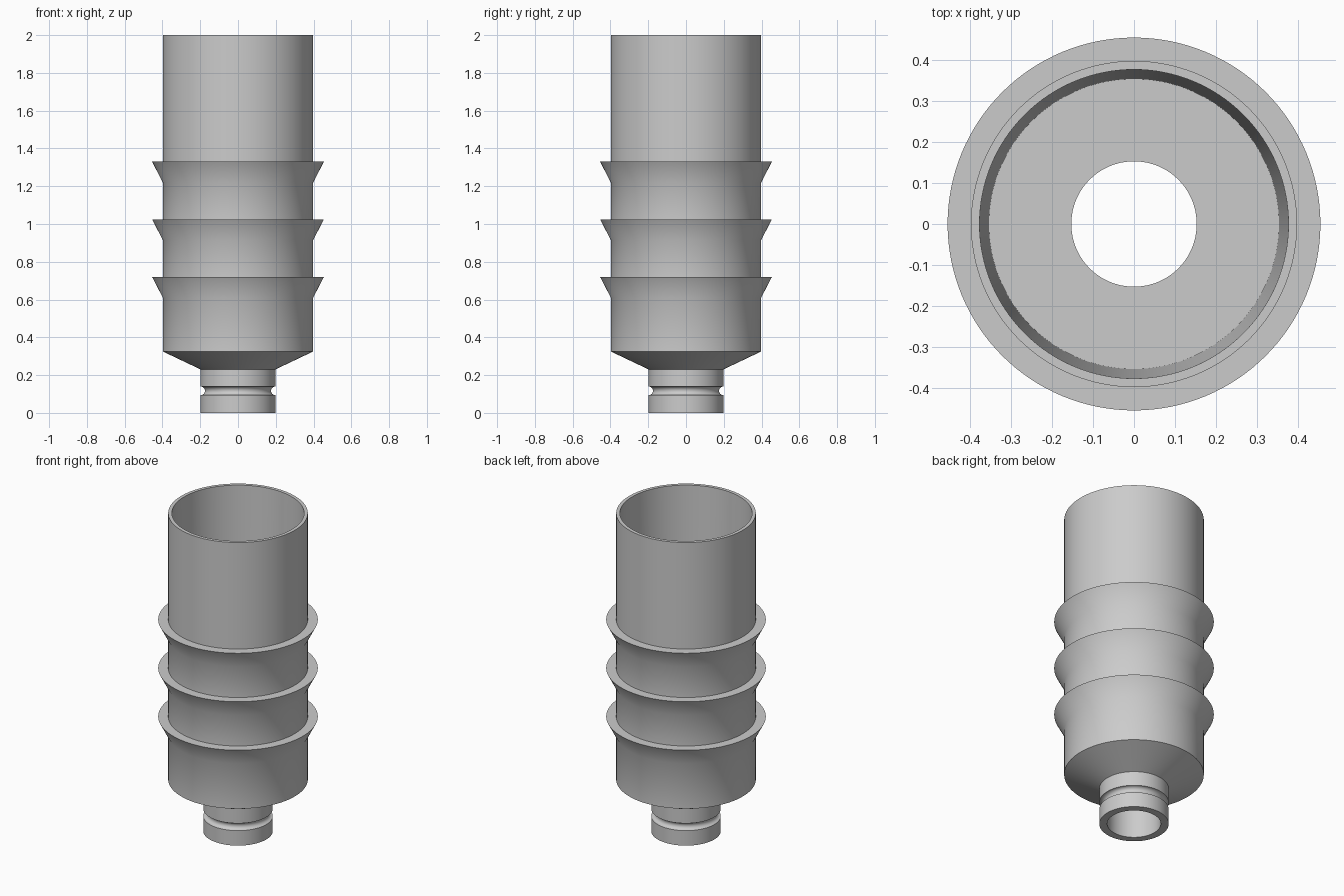
import bpy
import bmesh
import math

SEGMENTS = 128

if "Cube" in bpy.data.objects:
    bpy.data.objects.remove(bpy.data.objects["Cube"], do_unlink=True)

grey = bpy.data.materials.new("plain grey")
grey.use_nodes = True
grey.diffuse_color = (0.6, 0.6, 0.6, 1)
grey.node_tree.nodes["Principled BSDF"].inputs["Base Color"].default_value = grey.diffuse_color


def lathe(name, profile):
    """Turn a (radius, height) profile around z, outward side on its right."""
    bm = bmesh.new()
    rings = []
    for r, z in profile:
        angles = [2 * math.pi * i / SEGMENTS for i in range(SEGMENTS)]
        rings.append([bm.verts.new((r * math.cos(a), r * math.sin(a), z)) for a in angles])
    for low, high in zip(rings, rings[1:]):
        for i in range(SEGMENTS):
            j = (i + 1) % SEGMENTS
            bm.faces.new((low[i], low[j], high[j], high[i]))
    mesh = bpy.data.meshes.new(name)
    bm.to_mesh(mesh)
    bm.free()
    mesh.materials.append(grey)
    obj = bpy.data.objects.new(name, mesh)
    bpy.context.collection.objects.link(obj)
    bpy.ops.object.select_all(action="DESELECT")
    obj.select_set(True)
    bpy.context.view_layer.objects.active = obj
    bpy.ops.object.shade_smooth_by_angle(angle=math.radians(30))
    return obj


bore, neck, body = 0.153, 0.198, 0.398
neck_top, floor = 0.23, 0.325

# Hollow neck with a round seal groove
groove_z, groove_r = 0.117, 0.023
spigot = [(bore, floor), (bore, 0), (neck, 0)]
for i in range(13):
    a = math.pi * i / 12
    spigot.append((neck - groove_r * math.sin(a), groove_z - groove_r * math.cos(a)))
spigot.append((neck, neck_top))
lathe("grooved_neck", spigot)

# Open cup with a conical shoulder and three barbed ribs
sleeve = [(neck, neck_top), (body, floor)]
for top in (0.72, 1.025, 1.33):
    sleeve += [(body, top - 0.11), (0.455, top), (body, top)]
sleeve += [(body, 2), (0.377, 2), (0.354, floor), (bore, floor)]
lathe("ribbed_sleeve", sleeve)
